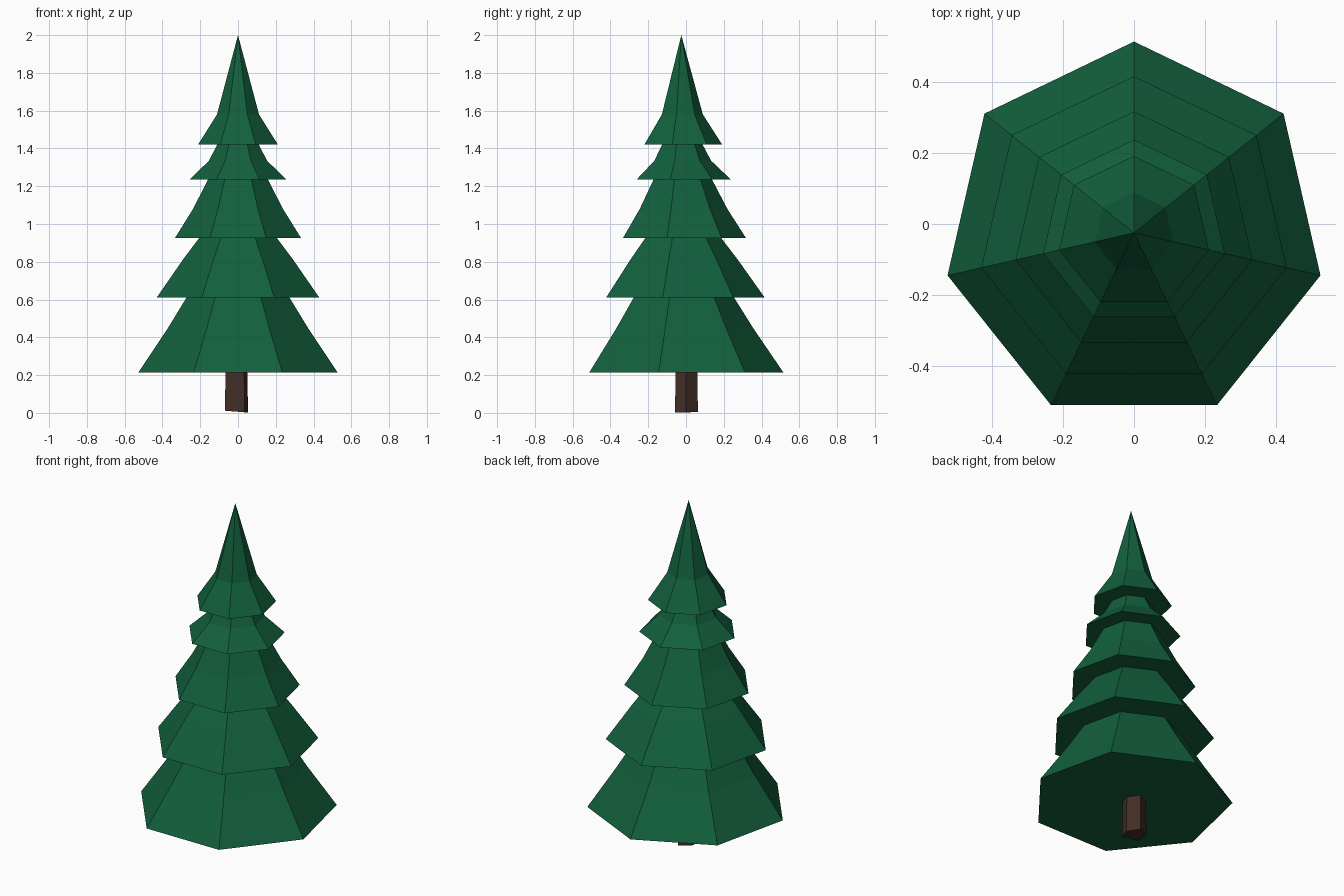
import bpy, bmesh, math

if "Cube" in bpy.data.objects:
    bpy.data.objects.remove(bpy.data.objects["Cube"])

def material(name, rgb):
    m = bpy.data.materials.new(name)
    m.diffuse_color = (*rgb, 1)
    m.use_nodes = True
    m.node_tree.nodes["Principled BSDF"].inputs["Base Color"].default_value = m.diffuse_color
    return m

def finish(bm, name, mat):
    bmesh.ops.recalc_face_normals(bm, faces=bm.faces)
    me = bpy.data.meshes.new(name)
    bm.to_mesh(me)
    bm.free()
    me.materials.append(mat)
    ob = bpy.data.objects.new(name, me)
    bpy.context.collection.objects.link(ob)
    return ob

def bridge(bm, a, b):
    n = len(a)
    for i in range(n):
        bm.faces.new((a[i], a[(i + 1) % n], b[(i + 1) % n], b[i]))

green = material("pine green", (0.006, 0.115, 0.046))
brown = material("bark brown", (0.055, 0.027, 0.019))

# Foliage: seven-sided stepped profile (radius, height) from base to tip
SIDES, CY = 7, -0.025
profile = [(0.54, 0.215), (0.38, 0.45), (0.28, 0.61),
           (0.442, 0.61), (0.30, 0.81), (0.212, 0.925),
           (0.343, 0.925), (0.244, 1.08), (0.163, 1.235),
           (0.263, 1.235), (0.158, 1.335), (0.113, 1.42),
           (0.217, 1.42), (0.114, 1.58)]
bm = bmesh.new()
rings = []
for r, z in profile:
    ring = []
    for k in range(SIDES):
        a = math.pi / 2 + k * math.tau / SIDES
        ring.append(bm.verts.new((r * math.cos(a), CY + r * math.sin(a), z)))
    rings.append(ring)
for a, b in zip(rings, rings[1:]):
    bridge(bm, a, b)
bm.faces.new(rings[0])
tip = bm.verts.new((0, CY, 2.0))
for i in range(SIDES):
    bm.faces.new((rings[-1][i], rings[-1][(i + 1) % SIDES], tip))
finish(bm, "foliage", green)

# Trunk: uneven five-sided post with a slightly tilted foot
section = [(-0.07, -0.05), (0.035, -0.058), (0.053, 0.0), (0.007, 0.063), (-0.062, 0.03)]
bm = bmesh.new()
foot = [bm.verts.new((x, y, 0.006 - 0.08 * x)) for x, y in section]
top = [bm.verts.new((x * 0.93, y * 0.95, 0.23)) for x, y in section]
bridge(bm, foot, top)
bm.faces.new(foot)
bm.faces.new(top)
finish(bm, "trunk", brown)
